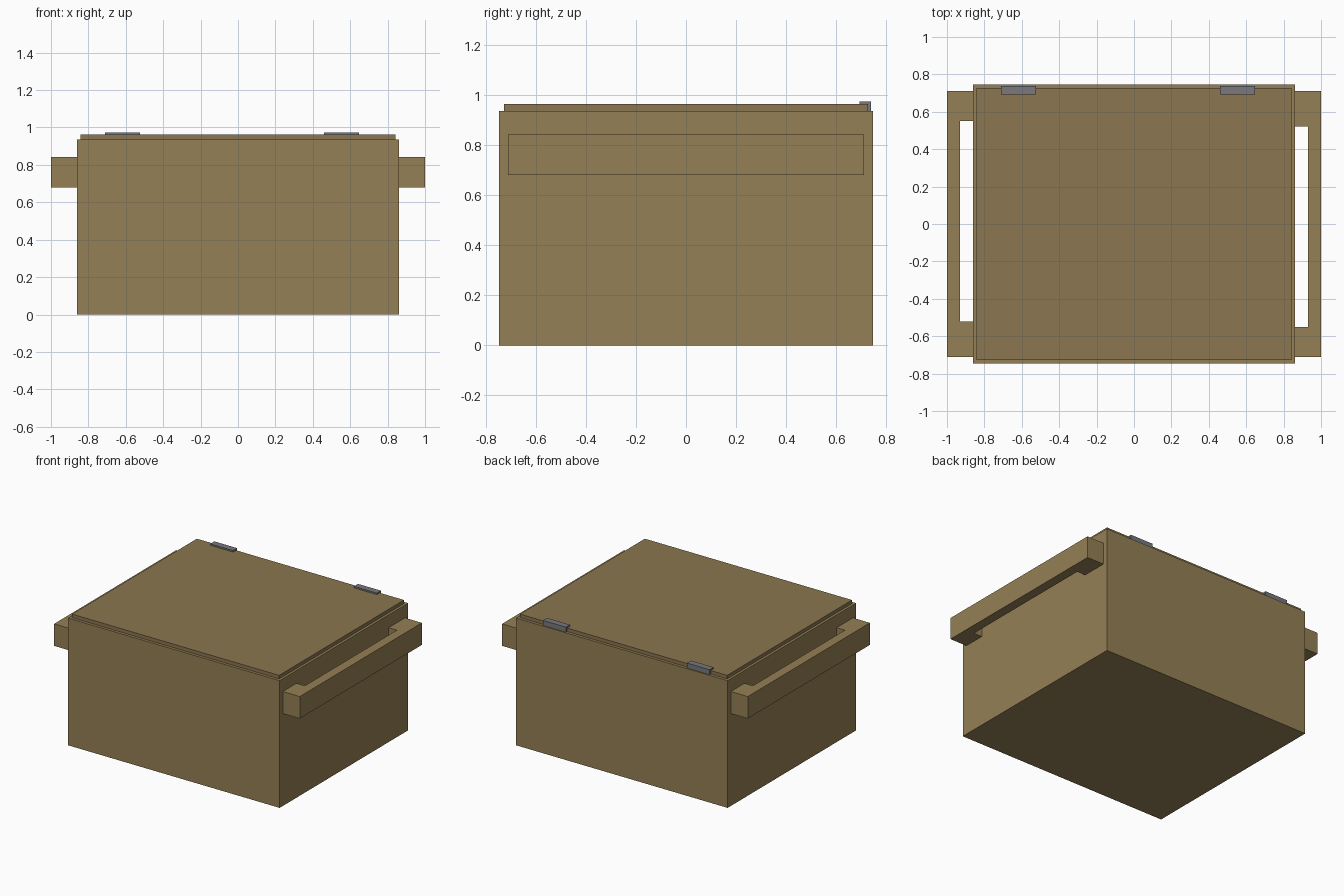
import bpy
import bmesh
import math
from mathutils import Matrix

if "Cube" in bpy.data.objects:
    bpy.data.objects.remove(bpy.data.objects["Cube"])


def material(name, rgb):
    mat = bpy.data.materials.new(name)
    mat.diffuse_color = (*rgb, 1)
    mat.use_nodes = True
    mat.node_tree.nodes["Principled BSDF"].inputs["Base Color"].default_value = mat.diffuse_color
    return mat


WOOD = material("wood", (0.30, 0.215, 0.09))
LID_WOOD = material("lid_wood", (0.26, 0.18, 0.08))
STEEL = material("steel", (0.19, 0.19, 0.21))


def extrude(name, outline, depth, mat, matrix=Matrix()):
    """Flat outline in local XY, pushed up along local Z, then placed."""
    bm = bmesh.new()
    face = bm.faces.new([bm.verts.new((x, y, 0)) for x, y in outline])
    result = bmesh.ops.extrude_face_region(bm, geom=[face])
    verts = [v for v in result["geom"] if isinstance(v, bmesh.types.BMVert)]
    bmesh.ops.translate(bm, verts=verts, vec=(0, 0, depth))
    bmesh.ops.recalc_face_normals(bm, faces=bm.faces)
    bm.transform(matrix)
    bmesh.ops.recalc_face_normals(bm, faces=bm.faces)
    mesh = bpy.data.meshes.new(name)
    bm.to_mesh(mesh)
    bm.free()
    mesh.materials.append(mat)
    obj = bpy.data.objects.new(name, mesh)
    bpy.context.collection.objects.link(obj)
    return obj


def rect(x, y):
    return [(-x, -y), (x, -y), (x, y), (-x, y)]


# Chest body and the slightly smaller lid panel on top
extrude("chest_body", rect(0.862, 0.747), 0.936, WOOD)
extrude("lid", rect(0.843, 0.726), 0.026, LID_WOOD,
        Matrix.Translation((0, 0, 0.936)))

# Side handles: a bar on two end blocks, the left one turned half round
handle = [(0.86, -0.71), (1.0, -0.71), (1.0, 0.71), (0.86, 0.71),
          (0.86, 0.52), (0.93, 0.52), (0.93, -0.55), (0.86, -0.55)]
for side, angle in (("right", 0), ("left", math.pi)):
    extrude(f"{side}_handle", handle, 0.162, WOOD,
            Matrix.Rotation(angle, 4, 'Z') @ Matrix.Translation((0, 0, 0.68)))

# Hinges: L-shaped (y, z) section wrapped over the back edge of the lid
hinge = [(0.692, 0.962), (0.726, 0.962), (0.726, 0.936),
         (0.739, 0.936), (0.739, 0.973), (0.692, 0.973)]
# local X, Y, Z become world Y, Z, X
to_side = Matrix(((0, 0, 1, 0), (1, 0, 0, 0), (0, 1, 0, 0), (0, 0, 0, 1)))
for side, x in (("left", -0.71), ("right", 0.46)):
    extrude(f"{side}_hinge", hinge, 0.186, STEEL,
            Matrix.Translation((x, 0, 0)) @ to_side)
